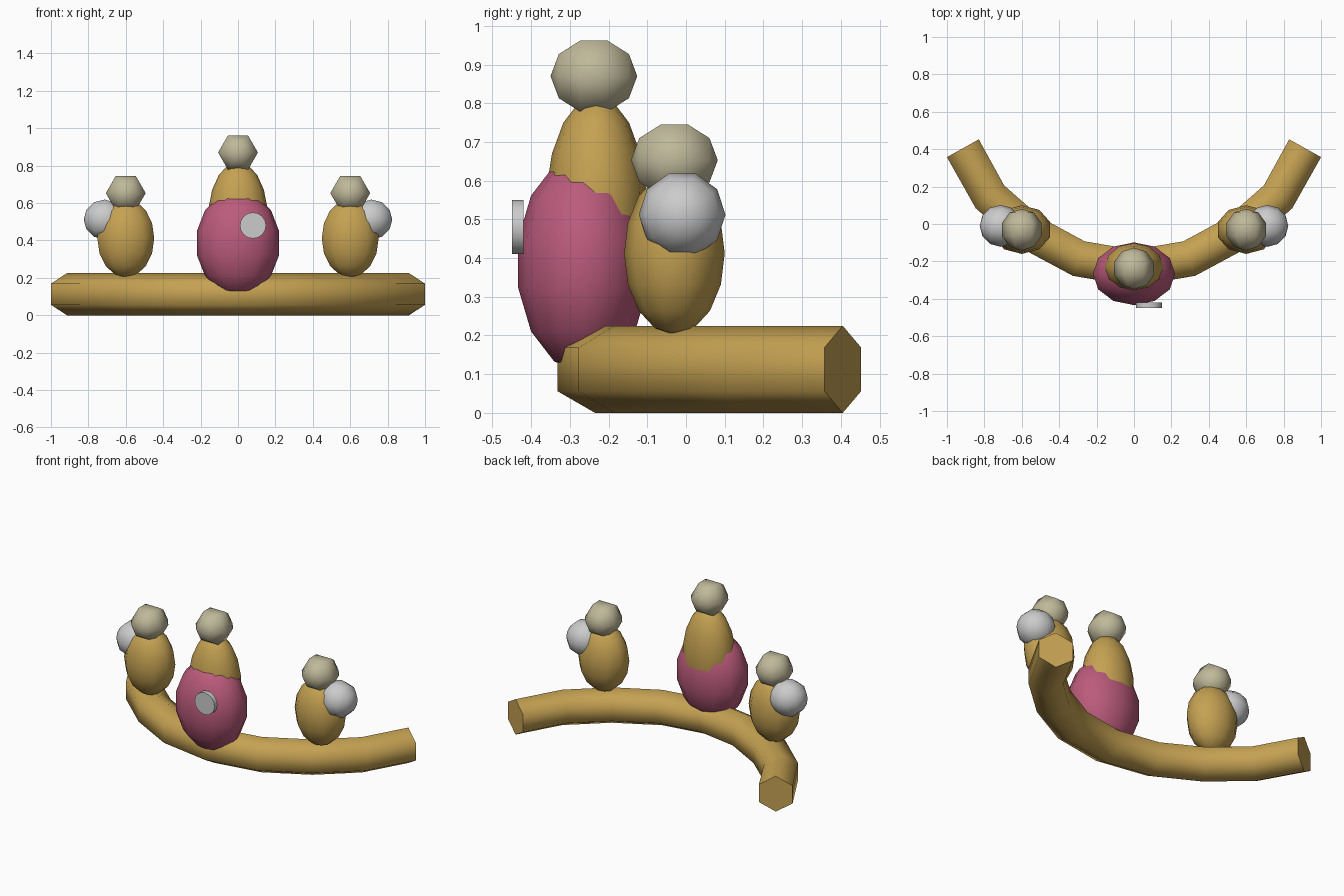
import bpy, bmesh, math
from mathutils import Matrix, Vector

if "Cube" in bpy.data.objects:
    bpy.data.objects.remove(bpy.data.objects["Cube"])


def material(name, rgb):
    m = bpy.data.materials.new(name)
    m.diffuse_color = (*rgb, 1)
    m.use_nodes = True
    m.node_tree.nodes["Principled BSDF"].inputs["Base Color"].default_value = m.diffuse_color
    return m


GOLD = material("ochre", (0.56, 0.36, 0.085))
PINK = material("rose", (0.50, 0.105, 0.20))
CREAM = material("cream", (0.52, 0.48, 0.32))


def finish(name, bm, mat=None, angle=60):
    bmesh.ops.recalc_face_normals(bm, faces=bm.faces)
    me = bpy.data.meshes.new(name)
    bm.to_mesh(me)
    bm.free()
    ob = bpy.data.objects.new(name, me)
    bpy.context.collection.objects.link(ob)
    if mat:
        me.materials.append(mat)
    bpy.ops.object.select_all(action='DESELECT')
    ob.select_set(True)
    bpy.context.view_layer.objects.active = ob
    bpy.ops.object.shade_smooth_by_angle(angle=math.radians(angle))
    return ob


def ball(name, loc, size, segs, rings, mat=None, rot=None):
    bm = bmesh.new()
    bmesh.ops.create_uvsphere(bm, u_segments=segs, v_segments=rings, radius=1)
    m = Matrix.Translation(loc) @ Matrix.Diagonal((*size, 1))
    if rot:
        m = m @ rot
    bmesh.ops.transform(bm, matrix=m, verts=bm.verts)
    return finish(name, bm, mat, 75)


ALONG_Y = Matrix.Rotation(math.pi / 2, 4, 'X') @ Matrix.Rotation(math.pi / 2, 4, 'Z')
ALONG_Y = Matrix.Rotation(math.pi / 2, 4, 'X') @ Matrix.Rotation(math.radians(30), 4, 'Z')
ALONG_X = Matrix.Rotation(math.pi / 2, 4, 'Y')

# Curved log: hexagonal section swept along a mirrored arc
half = [(0.295, -0.185), (0.555, -0.045), (0.77, 0.145), (0.915, 0.405)]
path = [(-x, y) for x, y in reversed(half)] + [(0, -0.235)] + half
R = 0.1125
bm = bmesh.new()
rows = []
pts = [Vector((x, y, R)) for x, y in path]
for i, p in enumerate(pts):
    t = (pts[min(i + 1, len(pts) - 1)] - pts[max(i - 1, 0)]).normalized()
    side = Vector((t.y, -t.x, 0))
    rows.append([bm.verts.new(p + side * R * math.sin(k * math.pi / 3)
                              + Vector((0, 0, R * math.cos(k * math.pi / 3)))) for k in range(6)])
for a, b in zip(rows, rows[1:]):
    for k in range(6):
        n = (k + 1) % 6
        bm.faces.new((a[k], a[n], b[n], b[k]))
bm.faces.new(rows[0])
bm.faces.new(rows[-1])
finish("curved_base", bm, GOLD, 65)

# Side figures: body, head and outer ball
for s, side in ((-1, "left"), (1, "right")):
    ball(side + "_body", (s * 0.6, -0.03, 0.412), (0.16, 0.13, 0.21), 10, 8, GOLD)
    ball(side + "_head", (s * 0.6, -0.03, 0.653), (0.112,) * 3, 6, 5, CREAM, ALONG_Y)
    ball(side + "_ball", (s * 0.713, -0.01, 0.512), (0.112,) * 3, 10, 6, None, ALONG_X)

# Centre figure: rose belly, inner body, head and front disc
ball("belly", (0, -0.266, 0.386), (0.226, 0.172, 0.281), 12, 7, PINK)
ball("centre_body", (0, -0.232, 0.52), (0.16, 0.132, 0.30), 12, 9, GOLD)
ball("centre_head", (0, -0.238, 0.87), (0.112,) * 3, 6, 5, CREAM, ALONG_Y)

bm = bmesh.new()
bmesh.ops.create_cone(bm, cap_ends=True, segments=16, radius1=0.07, radius2=0.07, depth=0.03)
bmesh.ops.transform(bm, verts=bm.verts, matrix=Matrix.Translation((0.08, -0.435, 0.48))
                    @ Matrix.Rotation(math.pi / 2, 4, 'X'))
finish("front_disc", bm, None, 40)
